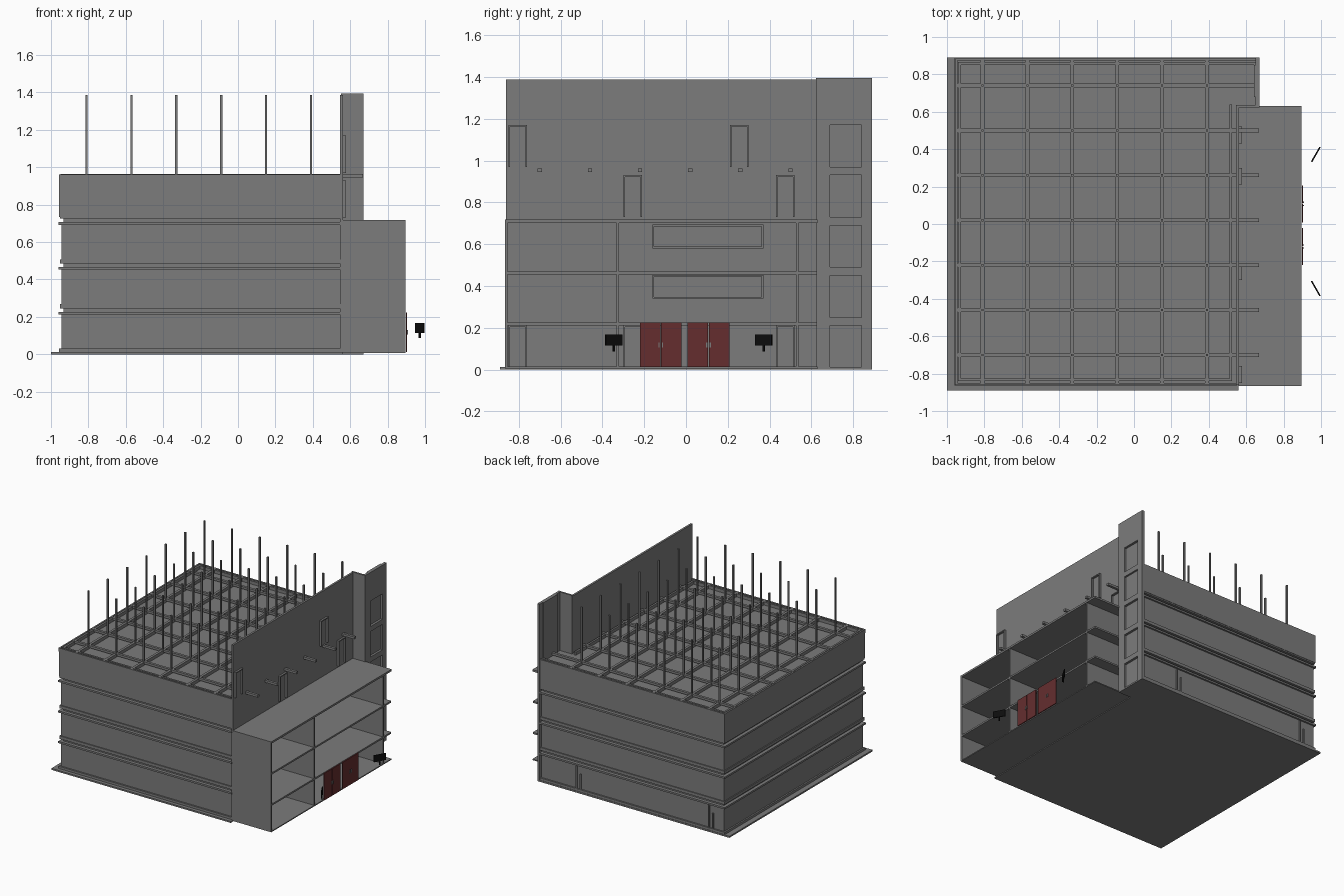
import bpy, bmesh
from mathutils import Matrix

cube = bpy.data.objects.get("Cube")
if cube:
    bpy.data.objects.remove(cube, do_unlink=True)


def material(name, rgb):
    m = bpy.data.materials.new(name)
    m.use_nodes = True
    m.diffuse_color = (*rgb, 1)
    m.node_tree.nodes["Principled BSDF"].inputs["Base Color"].default_value = (*rgb, 1)
    return m


GREY = material("concrete grey", (0.2, 0.2, 0.2))
RED = material("door red", (0.13, 0.027, 0.028))
BLACK = material("sign black", (0.004, 0.004, 0.004))


def boxes(name, mat, spans):
    """One object made of boxes, each given as (x0, x1, y0, y1, z0, z1)."""
    bm = bmesh.new()
    for x0, x1, y0, y1, z0, z1 in spans:
        mid = ((x0 + x1) / 2, (y0 + y1) / 2, (z0 + z1) / 2)
        size = Matrix.Diagonal((x1 - x0, y1 - y0, z1 - z0, 1))
        bmesh.ops.create_cube(bm, size=1, matrix=Matrix.Translation(mid) @ size)
    mesh = bpy.data.meshes.new(name)
    bm.to_mesh(mesh)
    bm.free()
    mesh.materials.append(mat)
    ob = bpy.data.objects.new(name, mesh)
    bpy.context.scene.collection.objects.link(ob)
    return ob


def footprint(grow, z0, z1):
    """Main block plus the rear bay beside the stair tower."""
    back = 0.875 + grow
    return [(-0.945 - grow, 0.55, -0.85 - grow, back, z0, z1),
            (0.55, 0.645 + grow, 0.635, back, z0, z1)]


def door_frame(x, y0, y1, z0, z1, t=0.008, d=0.015):
    return [(x, x + d, y0, y0 + t, z0, z1), (x, x + d, y1 - t, y1, z0, z1),
            (x, x + d, y0, y1, z1 - t, z1)]


STOREY = 0.24
TOP = 0.96
WALL_X = 0.562

# Ground slab
boxes("ground_slab", GREY, [(-1, 0.56, -0.89, 0.89, 0, 0.012),
                            (0.56, 0.67, 0.63, 0.89, 0, 0.012),
                            (0.56, 0.895, -0.865, 0.63, 0.006, 0.014)])

# Storey walls, with a recessed joint and two ledges at every floor
walls, ledges = [], []
for i in range(3):
    base = STOREY * i
    walls += footprint(0, base + 0.01, base + 0.225)
    walls += footprint(-0.012, base + 0.22, base + 0.26)
    ledges += footprint(0.014, base + 0.212, base + 0.226)
    ledges += footprint(0.008, base + 0.245, base + 0.268)
walls += footprint(0.011, 0.735, 0.935)
boxes("storey_walls", GREY, walls)
boxes("floor_ledges", GREY, ledges)
boxes("ground_skirting", GREY, footprint(0.012, 0.01, 0.03))

# Roof edge and the inner ring of beams
boxes("roof_edge", GREY, [
    (-0.957, -0.945, -0.862, 0.886, 0.93, TOP), (-0.957, 0.55, -0.862, -0.85, 0.93, TOP),
    (-0.957, 0.67, 0.874, 0.886, 0.93, TOP), (0.66, 0.67, 0.635, 0.886, 0.93, TOP)])
boxes("roof_ring_beam", GREY, [
    (-0.94, -0.925, -0.84, 0.865, 0.93, TOP), (0.51, 0.525, -0.84, 0.64, 0.93, TOP),
    (-0.94, 0.525, -0.84, -0.825, 0.93, TOP), (-0.94, 0.65, 0.85, 0.865, 0.93, TOP)])

# Roof beam grid with a post at every crossing
xs = [-0.81 + STOREY * i for i in range(6)]
ys = [-0.70 + STOREY * i for i in range(7)]
boxes("roof_beams_lengthwise", GREY,
      [(x - 0.01, x + 0.01, -0.85, 0.88, 0.93, TOP) for x in xs])
boxes("roof_beams_crosswise", GREY,
      [(-0.95, 0.668, y - 0.01, y + 0.01, 0.945, TOP + 0.003) for y in ys])
boxes("roof_posts", GREY,
      [(x - 0.006, x + 0.006, y - 0.006, y + 0.006, 0.93, 1.387) for x in xs for y in ys])

# Tall wall between the main block and the annex
boxes("tall_wall", GREY, [(0.546, WALL_X, -0.862, 0.635, 0.01, 1.387)])
frames = []
for y, z in [(-0.85, 0.97), (0.21, 0.97), (-0.30, 0.73), (0.43, 0.73),
             (-0.85, 0.012), (-0.30, 0.012), (0.43, 0.012)]:
    frames += door_frame(WALL_X, y, y + 0.09, z, z + 0.2)
boxes("wall_door_frames", GREY, frames)
windows = []
for z in (0.34, 0.58):
    windows += door_frame(WALL_X, -0.16, 0.37, z, z + 0.113)
    windows.append((WALL_X, WALL_X + 0.015, -0.16, 0.37, z, z + 0.008))
boxes("wall_window_frames", GREY, windows)

# Stair tower: side wall, and an outer wall with a recessed opening per storey
tower = [(0.55, 0.67, 0.623, 0.637, 0.01, 1.395),
         (0.65, 0.67, 0.63, 0.69, 0.01, 1.395),
         (0.65, 0.67, 0.84, 0.89, 0.01, 1.395),
         (0.642, 0.652, 0.68, 0.85, 0.01, 1.395)]
for i in range(5):
    z = 0.21 + STOREY * i
    tower.append((0.65, 0.67, 0.69, 0.84, z, min(z + 0.04, 1.395)))
tower.append((0.65, 0.67, 0.69, 0.84, 1.2, 1.395))
boxes("stair_tower", GREY, tower)

# Open annex: end wall, partitions, floors and roof
boxes("annex_end_wall", GREY, [(0.56, 0.895, -0.867, -0.855, 0.01, 0.715)])
boxes("annex_partitions", GREY,
      [(0.56, 0.893, y - 0.006, y + 0.006, 0.01, 0.71) for y in (-0.326, 0.532)])
boxes("annex_floors", GREY,
      [(0.56, 0.893, -0.86, 0.628, z, z + 0.013) for z in (0.211, 0.456)])
boxes("annex_roof", GREY, [(0.56, 0.895, -0.867, 0.63, 0.702, 0.717)])

# Red double doors with handles
for side, y in (("right", -0.22), ("left", 0.008)):
    leaves = [(0.897, 0.904, y + k, y + k + 0.098, 0.012, 0.224) for k in (0, 0.101)]
    boxes(side + "_entrance_doors", RED, leaves)
    boxes(side + "_door_handles", GREY,
          [(0.903, 0.909, y + k, y + k + 0.006, 0.105, 0.13) for k in (0.088, 0.105)])

# Angled black signs on short stems
for side, s in (("right", -1), ("left", 1)):
    sign = boxes(side + "_sign", BLACK, [(-0.004, 0.004, -0.046, 0.046, 0.115, 0.168),
                                         (-0.004, 0.004, -0.005, 0.005, 0.086, 0.116)])
    sign.location = (0.972, s * 0.372 if s > 0 else -0.345, 0)
    sign.rotation_euler.z = -s * 0.52

# Service door panels on the rear ground floor
rear = []
for x in (0.33, -0.82):
    rear += [(x, x + 0.01, 0.874, 0.885, 0.012, 0.205),
             (x - 0.035, x - 0.025, 0.874, 0.885, 0.012, 0.15)]
boxes("rear_door_trims", GREY, rear)
